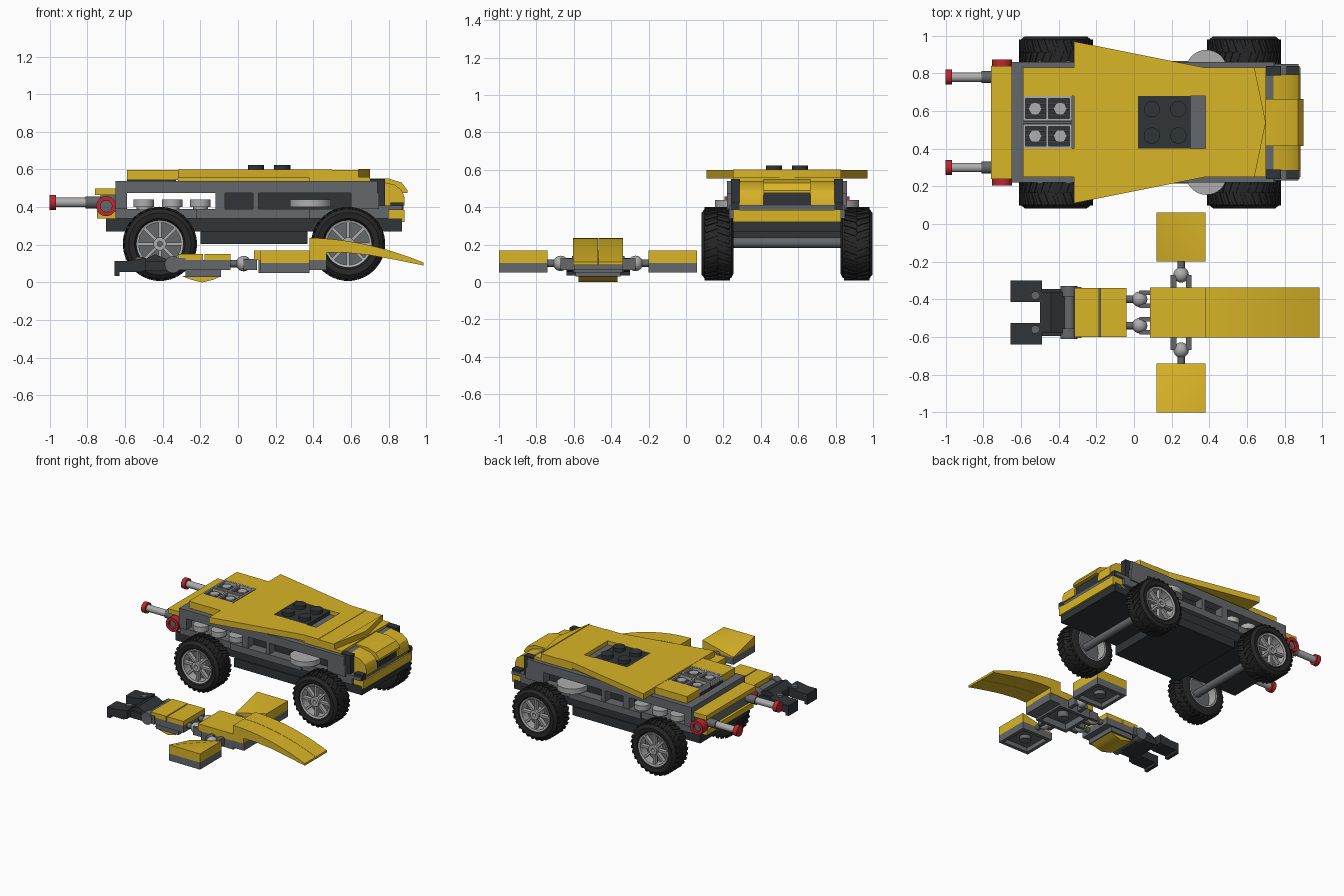
import bpy, bmesh
from math import sin, cos, pi
from mathutils import Matrix, Vector

if "Cube" in bpy.data.objects:
    bpy.data.objects.remove(bpy.data.objects["Cube"])

COL = dict(yellow=(.70, .46, .02, 1), black=(.03, .035, .04, 1), tyre=(.02, .02, .02, 1),
           dark=(.13, .14, .15, 1), light=(.42, .42, .42, 1), red=(.5, .02, .03, 1))
MAT = {}
for k, c in COL.items():
    MAT[k] = bpy.data.materials.new(k)
    MAT[k].diffuse_color = c
C = 0.54    # car centre line (y)
F = -0.47   # figure centre line (y)


def finish(name, bm, mat):
    bmesh.ops.recalc_face_normals(bm, faces=bm.faces)
    me = bpy.data.meshes.new(name)
    bm.to_mesh(me)
    bm.free()
    ob = bpy.data.objects.new(name, me)
    bpy.context.collection.objects.link(ob)
    me.materials.append(MAT[mat])
    return ob


def prism(name, pts, axis, a, b, mat):
    """Extrude a 2D outline along an axis from a to b."""
    def put(p, t):
        return {'x': (t, *p), 'y': (p[0], t, p[1]), 'z': (*p, t)}[axis]
    bm = bmesh.new()
    lo = [bm.verts.new(put(p, a)) for p in pts]
    hi = [bm.verts.new(put(p, b)) for p in pts]
    bm.faces.new(lo)
    bm.faces.new(hi)
    for i in range(len(pts)):
        j = (i + 1) % len(pts)
        bm.faces.new((lo[i], lo[j], hi[j], hi[i]))
    return finish(name, bm, mat)


def box(name, x0, x1, y0, y1, z0, z1, mat):
    return prism(name, [(x0, y0), (x1, y0), (x1, y1), (x0, y1)], 'z', z0, z1, mat)


def cyl(name, p, r, axis, a, b, mat, n=28):
    pts = [(p[0] + r * cos(2 * pi * i / n), p[1] + r * sin(2 * pi * i / n)) for i in range(n)]
    return prism(name, pts, axis, a, b, mat)


def lathe(name, prof, centre, mat, n=48):
    """Closed (radius, y) profile spun round a y axis."""
    bm = bmesh.new()
    rings = [[bm.verts.new((centre[0] + r * cos(2 * pi * i / n), y, centre[1] + r * sin(2 * pi * i / n)))
              for i in range(n)] for r, y in prof]
    for k, A in enumerate(rings):
        B = rings[(k + 1) % len(rings)]
        for i in range(n):
            j = (i + 1) % n
            bm.faces.new((A[i], A[j], B[j], B[i]))
    return finish(name, bm, mat)


def ball(name, loc, r, mat):
    bm = bmesh.new()
    bmesh.ops.create_uvsphere(bm, u_segments=20, v_segments=12, radius=r, matrix=Matrix.Translation(loc))
    return finish(name, bm, mat)


def radial(name, centre, y, n, r, size, mat, twist=0, phase=0, bm=None):
    """Ring of boxes round a y axis."""
    bm = bm or bmesh.new()
    for i in range(n):
        m = (Matrix.Translation((centre[0], y, centre[1])) @ Matrix.Rotation(2 * pi * (i + phase) / n, 4, 'Y')
             @ Matrix.Translation((r, 0, 0)) @ Matrix.Rotation(twist, 4, 'X') @ Matrix.Diagonal((*size, 1)))
        bmesh.ops.create_cube(bm, size=1, matrix=m)
    return finish(name, bm, mat)


def tray(name, x0, x1, y0, y1, z0, z1, mat, t=.025):
    """Plate that is hollow underneath, with a centre tube."""
    box(name + "_top", x0, x1, y0, y1, z1 - .02, z1, mat)
    for k, e in enumerate([(x0, x0 + t, y0, y1), (x1 - t, x1, y0, y1),
                           (x0 + t, x1 - t, y0, y0 + t), (x0 + t, x1 - t, y1 - t, y1)]):
        box(f"{name}_wall_{k}", *e, z0, z1 - .02, mat)
    xm, ym = (x0 + x1) / 2, (y0 + y1) / 2
    cyl(name + "_tube", (xm, ym), .04, 'z', z0 + .005, z1 - .02, mat, 20)


# wheels
for x in (-.415, .585):
    cyl("axle", (x, .21), .028, 'y', C - .42, C + .42, 'dark', 16)
    for s in (-1, 1):
        def Y(d): return C + s * d
        c = (x, .205)
        lathe("tyre", [(.122, Y(.43)), (.135, Y(.452)), (.165, Y(.457)), (.186, Y(.44)), (.19, Y(.41)),
                       (.19, Y(.33)), (.182, Y(.297)), (.16, Y(.287)), (.122, Y(.29))], c, 'tyre')
        for d, ph, tw in ((.405, 0, .35), (.34, .5, -.35)):
            radial("tyre_tread", c, Y(d), 30, .189, (.014, .07, .02), 'tyre', tw, ph)
        lathe("wheel_rim", [(.112, Y(.445)), (.126, Y(.45)), (.126, Y(.29)), (.112, Y(.29))], c, 'light')
        cyl("wheel_back", c, .115, 'y', Y(.36), Y(.38), 'dark')
        radial("wheel_spokes", c, Y(.425), 8, .07, (.092, .03, .016), 'light')
        lathe("wheel_hub", [(.014, Y(.455)), (.035, Y(.455)), (.035, Y(.37)), (.014, Y(.37))], c, 'light', 24)

# chassis
box("chassis_plate", -.7, .87, C - .29, C + .29, .27, .34, 'black')
box("chassis_belly", -.2, .37, C - .3, C + .3, .205, .27, 'black')
box("floor_plate", -.65, .8, C - .31, C + .31, .34, .39, 'dark')
box("roof_plate", -.65, .74, C - .32, C + .32, .475, .54, 'dark')
box("cabin_core", -.1, .7, C - .25, C + .25, .39, .475, 'black')
for s in (-1, 1):
    def Y(d): return C + s * d
    for x0, x1 in ((-.65, -.59), (-.12, -.07), (.08, .11), (.6, .75)):
        box("side_post", x0, x1, Y(.25), Y(.32), .39, .475, 'dark')
    box("side_sill", -.22, .38, Y(.25), Y(.325), .34, .39, 'dark')
    for x in (-.5, -.35, -.2):
        cyl("side_round_plate", (x, Y(.27)), .055, 'z', .4, .44, 'light')
        cyl("side_round_foot", (x, Y(.27)), .04, 'z', .39, .4, 'light')
    cyl("side_dish", (.385, Y(.275)), .11, 'z', .4, .44, 'light', 36)

# roof
box("roof_middle", -.32, .02, C - .14, C + .14, .54, .6, 'yellow')
box("roof_front", .38, .5, C - .29, C + .29, .54, .6, 'yellow')
box("roof_front_strip", .5, .64, C - .29, C + .29, .535, .597, 'yellow')
prism("roof_nose", [(.64, C - .29), (.7, C), (.64, C + .29)], 'z', .55, .603, 'yellow')
box("roof_nose_lip", .64, .7, C - .29, C + .29, .535, .56, 'yellow')
box("engine_plate", .02, .3, C - .14, C + .14, .54, .597, 'black')
box("engine_recess", .3, .38, C - .14, C + .14, .54, .57, 'dark')
for x in (.095, .235):
    for s in (-1, 1):
        cyl("engine_stud", (x, C + s * .07), .043, 'z', .59, .624, 'black')
for s in (-1, 1):
    def Y(d): return C + s * d
    prism("roof_wing", [(-.32, Y(.14)), (-.32, Y(.43)), (.38, Y(.29)), (.38, Y(.14))], 'z', .555, .6, 'yellow')
    box("roof_wing_base", -.32, .38, Y(.14), Y(.28), .54, .555, 'yellow')
    box("roof_rear_side", -.59, -.32, Y(.14), Y(.29), .545, .598, 'yellow')
    # rear vents
    box("vent_base", -.59, -.33, Y(.005), Y(.14), .54, .565, 'black')
    for d in (.008, .127):
        box("vent_rail", -.59, -.33, Y(d), Y(d + .013), .565, .597, 'light')
    for d in (.04, .068, .096):
        box("vent_slat", -.59, -.33, Y(d), Y(d + .008), .565, .585, 'dark')
    for x in (-.59, -.467, -.343):
        box("vent_end", x, x + .013, Y(.008), Y(.14), .565, .597, 'light')
    for x in (-.525, -.392):
        cyl("vent_stud", (x, Y(.073)), .033, 'z', .565, .592, 'light', 20)

# nose
box("nose_core", .72, .84, C - .25, C + .25, .39, .5, 'black')
prism("hood", [(.64, .54), (.66, .552), (.8, .552), (.87, .53), (.9, .49), (.9, .475), (.72, .475)],
      'y', C - .125, C + .125, 'yellow')
box("grille", .8, .87, C - .125, C + .125, .41, .475, 'black')
box("bumper", .78, .885, C - .29, C + .29, .32, .385, 'yellow')
box("bumper_shelf", .74, .875, C - .31, C + .31, .385, .41, 'dark')
for s in (-1, 1):
    def Y(d): return C + s * d
    prism("headlight_cover", [(.74, .41), (.885, .41), (.885, .45), (.87, .49), (.83, .52), (.74, .54)],
          'y', Y(.125), Y(.255), 'yellow')
    box("nose_corner", .7, .78, Y(.25), Y(.3), .41, .55, 'black')
    box("bumper_corner", .81, .88, Y(.255), Y(.3), .385, .425, 'black')

# tail
box("tail_deck", -.76, -.65, C - .3, C + .3, .465, .5, 'yellow')
box("tail_block", -.73, -.64, C - .28, C + .28, .375, .465, 'dark')
box("tail_bumper", -.75, -.65, C - .28, C + .28, .34, .38, 'yellow')
for s in (-1, 1):
    def Y(d): return C + s * d
    lathe("tail_light", [(.03, Y(.27)), (.053, Y(.27)), (.053, Y(.335)), (.03, Y(.335))], (-.7, .405), 'red', 28)
    cyl("tail_light_core", (-.7, .405), .031, 'y', Y(.27), Y(.315), 'dark', 20)
    cyl("exhaust_pipe", (Y(.24), .425), .025, 'x', -.98, -.73, 'light', 20)
    cyl("exhaust_collar", (Y(.24), .425), .032, 'x', -.81, -.73, 'dark', 20)
    cyl("exhaust_tip", (Y(.24), .425), .04, 'x', -1, -.967, 'red', 20)

# figure: legs and hips
box("leg_block", -.5, -.35, F - .125, F + .125, .06, .11, 'black')
prism("leg_slope", [(-.5, .11), (-.5, .12), (-.44, .15), (-.36, .115), (-.35, .11)], 'y', F - .11, F + .11, 'black')
cyl("hinge_bar", (-.345, .095), .035, 'y', F - .13, F + .13, 'dark', 20)
for s in (-1, 1):
    def Y(d): return F + s * d
    prism("foot", [(-.655, .035), (-.63, .035), (-.63, .055), (-.52, .055), (-.49, .065), (-.49, .13), (-.58, .115), (-.655, .115)],
          'y', Y(.055), Y(.17), 'black')
    cyl("foot_pin", (-.525, Y(.09)), .022, 'z', .11, .135, 'dark', 16)
    cyl("hinge_knuckle", (-.345, .095), .045, 'y', Y(.085), Y(.14), 'dark', 20)
    box("hinge_link", -.345, -.28, Y(.085), Y(.135), .065, .13, 'dark')
    # waist joints
    ball("waist_ball", (.03, Y(.07), .1), .041, 'light')
    cyl("waist_pin", (Y(.07), .1), .02, 'x', -.05, .02, 'dark', 16)
    for d in (.035, .105):
        box("waist_socket", .03, .1, Y(d) - .012, Y(d) + .012, .065, .125, 'dark')
box("hip_base", -.32, -.04, F - .13, F + .13, .065, .118, 'dark')
for x0, x1 in ((-.315, -.185), (-.178, -.04)):
    box("hip_tile", x0, x1, F - .13, F + .13, .118, .152, 'yellow')
box("belly_plate", -.28, -.09, F - .12, F + .12, .03, .065, 'dark')
prism("belly_dome", [(-.3, .035), (-.25, .015), (-.19, 0), (-.13, .015), (-.09, .035)], 'y', F - .105, F + .105, 'yellow')

# figure: chest and blade
tray("chest_base", .11, .38, F - .13, F + .13, .05, .118, 'dark')
box("chest_plate", .085, .38, F - .133, F + .133, .118, .17, 'yellow')
box("blade_mount", .36, .47, F - .13, F + .13, .065, .125, 'dark')
top = [(.38 + .605 * t, .236 - .13 * t ** 1.9) for t in [i / 12 for i in range(13)]]
low = [(.985, .09), (.85, .118), (.7, .145), (.56, .16), (.47, .16), (.47, .12), (.38, .12)]
for s in (-1, 1):
    prism("blade_half", top + low, 'y', F + s * .001, F + s * .133, 'yellow')

# figure: arms with corner-sloped tops
for s in (-1, 1):
    def Y(d): return F + s * d
    a, b = sorted((Y(.27), Y(.53)))
    tray("arm_base", .12, .38, a, b, .05, .103, 'dark')
    bm = bmesh.new()
    lo = [bm.verts.new((x, Y(d), .103)) for x, d in ((.12, .27), (.38, .27), (.38, .53), (.12, .53))]
    hi = [bm.verts.new((v.co.x, v.co.y, z)) for v, z in zip(lo, (.108, .17, .17, .17))]
    bm.faces.new(lo)
    bm.faces.new((hi[0], hi[1], hi[3]))
    bm.faces.new((hi[1], hi[2], hi[3]))
    for i in range(4):
        j = (i + 1) % 4
        bm.faces.new((lo[i], lo[j], hi[j], hi[i]))
    finish("arm_slope", bm, 'yellow')
    ball("shoulder_ball", (.25, Y(.2), .1), .041, 'light')
    cyl("shoulder_pin", (.25, .1), .02, 'y', Y(.2), Y(.28), 'dark', 16)
    for x in (.21, .29):
        box("shoulder_socket", x - .015, x + .015, Y(.12), Y(.2), .065, .125, 'dark')

# smooth curved surfaces, keep edges sharp
bpy.ops.object.select_all(action='SELECT')
bpy.context.view_layer.objects.active = bpy.context.selected_objects[0]
bpy.ops.object.shade_smooth_by_angle()

for m in bpy.data.materials:
    if m.users and not m.is_grease_pencil:
        m.use_nodes = True
        m.node_tree.nodes["Principled BSDF"].inputs["Base Color"].default_value = m.diffuse_color
